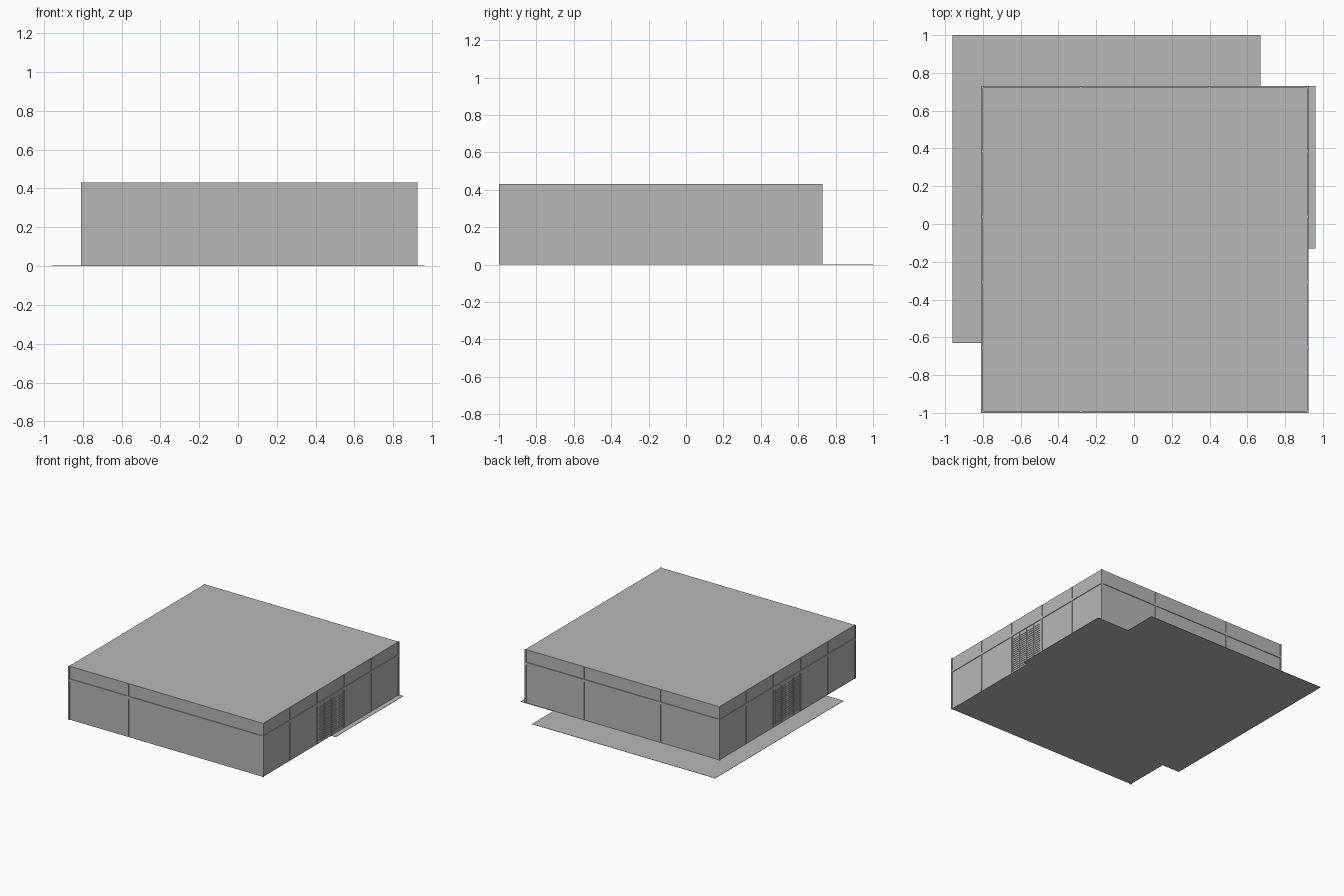
import bpy
import bmesh
from mathutils import Matrix, Vector

default = bpy.data.objects.get("Cube")
if default:
    bpy.data.objects.remove(default, do_unlink=True)

grey = bpy.data.materials.new("plain grey")
grey.use_nodes = True
COLOUR = (0.48, 0.48, 0.48, 1)
grey.diffuse_color = COLOUR
grey.node_tree.nodes["Principled BSDF"].inputs["Base Color"].default_value = COLOUR


def boxes(name, spans):
    """One object made of boxes, each given as a low and a high corner."""
    bm = bmesh.new()
    for low, high in spans:
        low, high = Vector(low), Vector(high)
        place = Matrix.Translation((low + high) / 2) @ Matrix.Diagonal((*(high - low), 1))
        bmesh.ops.create_cube(bm, size=1, matrix=place)
    mesh = bpy.data.meshes.new(name)
    bm.to_mesh(mesh)
    bm.free()
    mesh.materials.append(grey)
    obj = bpy.data.objects.new(name, mesh)
    bpy.context.scene.collection.objects.link(obj)
    return obj


# Outer limits of the building
X0, X1, Y0, Y1, H = -0.81, 0.925, -1.0, 0.73, 0.43
T = 0.005           # relief depth of the frame
BAY = (Y1 - Y0) / 5
BAND = (0.31, 0.33)  # height of the horizontal rail
W = 0.006           # half width of a post

# Main body, with the wall surface set slightly inside the frame
boxes("building_body", [((X0 + T, Y0 + T, 0), (X1 - T, Y1 - T, H))])

# Thin ground sheets
boxes("large_ground_sheet", [((-0.96, -0.63, 0), (0.67, 1.0, 0.002))])
boxes("side_ground_sheet", [((0.5, -0.13, 0), (0.96, Y1, 0.002))])

# Posts between the bays, interrupted by the rail
levels = [(0.01, BAND[0]), (BAND[1], H - 0.002)]
for side, a in (("right", X0), ("left", X1 - T)):
    posts = []
    for i in range(1, 5):
        y = Y0 + i * BAY
        posts += [((a, y - W, lo), (a + T, y + W, hi)) for lo, hi in levels]
    boxes(side + "_wall_posts", posts)

for side, a, centres in (("front", Y0, [-0.28]), ("back", Y1 - T, [-0.28, 0.40])):
    boxes(side + "_wall_posts",
          [((x - W, a, lo), (x + W, a + T, hi)) for x in centres for lo, hi in levels])

# Square posts on the four corners
boxes("corner_posts",
      [((x, y, 0), (x + 2 * W, y + 2 * W, H))
       for x in (X0, X1 - 2 * W) for y in (Y0, Y1 - 2 * W)])

# Horizontal rail all round
rail = [((x, Y0 + T, BAND[0]), (x + T, Y1 - T, BAND[1])) for x in (X0, X1 - T)]
rail += [((X0 + T, y, BAND[0]), (X1 - T, y + T, BAND[1])) for y in (Y0, Y1 - T)]
boxes("wall_rail", rail)

# Louvred doors in the middle bay of both side walls
LEAVES, ROWS = 4, 16
start = Y0 + 2 * BAY + 0.012
leaf = (BAY - 0.024) / LEAVES
step = (BAND[0] - 0.03) / ROWS
for side, a in (("right", X0 + 0.002), ("left", X1 - T)):
    slats = []
    for i in range(LEAVES):
        y = start + i * leaf + 0.008
        for k in range(ROWS):
            z = 0.015 + k * step
            slats.append(((a, y, z), (a + 0.003, y + leaf - 0.016, z + 0.7 * step)))
    boxes(side + "_louvre_doors", slats)
    boxes(side + "_door_stiles",
          [((a, start + i * leaf - 0.003, 0.01), (a + 0.003, start + i * leaf + 0.003, BAND[0]))
           for i in range(LEAVES + 1)])
